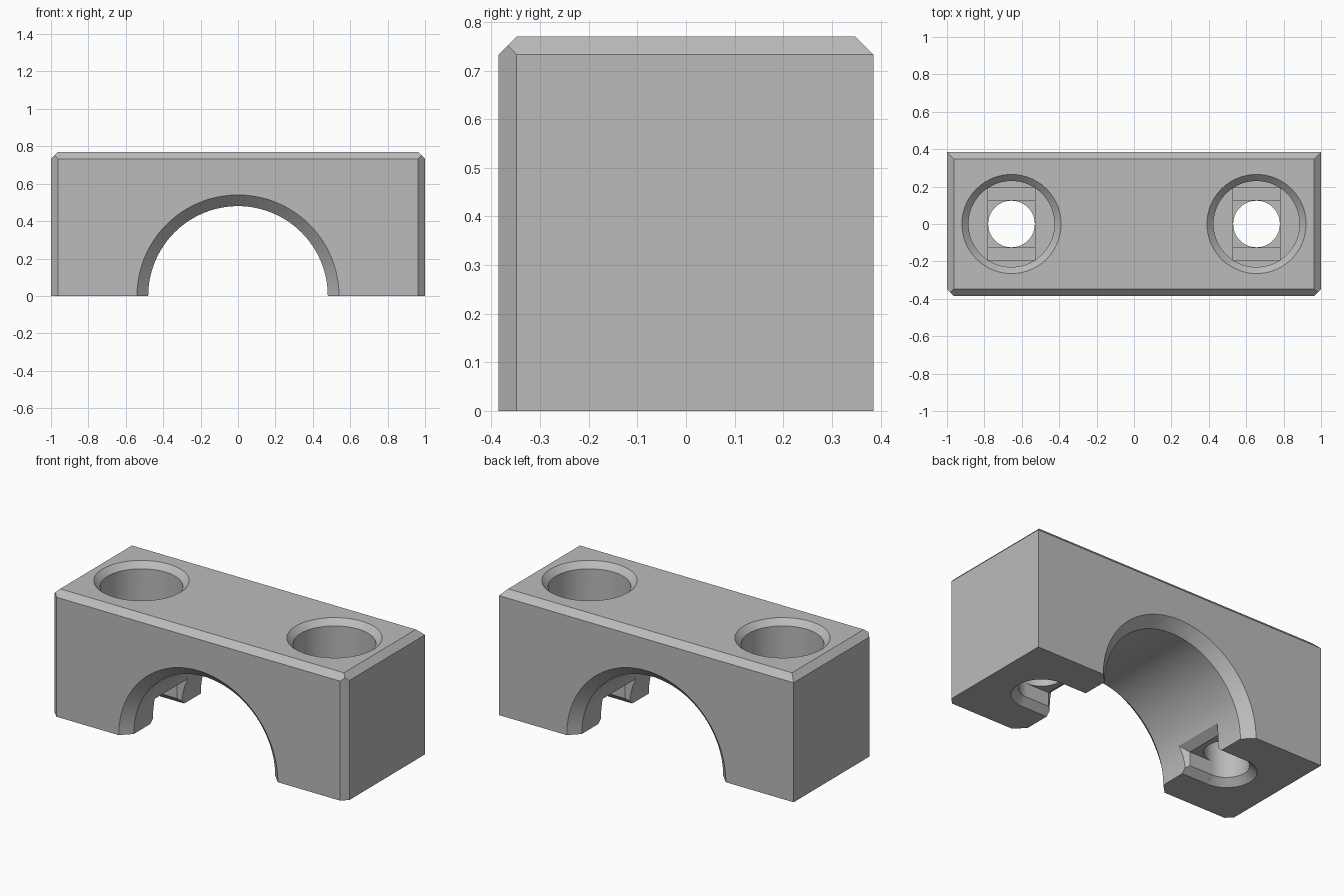
import bpy, bmesh, math
from mathutils import Vector, Matrix

cube = bpy.data.objects.get("Cube")
if cube:
    bpy.data.objects.remove(cube)

HALF_X, HALF_Y, TOP, CH = 1.0, 0.385, 0.77, 0.037
HOLE_X, FLOOR = 0.655, 0.35

grey = bpy.data.materials.new("light_grey")
grey.use_nodes = True
grey.diffuse_color = (0.5, 0.5, 0.5, 1)
grey.node_tree.nodes["Principled BSDF"].inputs["Base Color"].default_value = (0.5, 0.5, 0.5, 1)


def finish(bm, name):
    bmesh.ops.recalc_face_normals(bm, faces=bm.faces)
    mesh = bpy.data.meshes.new(name)
    bm.to_mesh(mesh)
    bm.free()
    mesh.materials.append(grey)
    obj = bpy.data.objects.new(name, mesh)
    bpy.context.collection.objects.link(obj)
    return obj


def lathe(name, rings, matrix, sides=96):
    """Closed turned solid from (radius, height) rings."""
    bm = bmesh.new()
    loops = []
    for r, h in rings:
        angles = [math.tau * i / sides for i in range(sides)]
        loops.append([bm.verts.new((r * math.cos(a), r * math.sin(a), h)) for a in angles])
    for low, high in zip(loops, loops[1:]):
        for i in range(sides):
            j = (i + 1) % sides
            bm.faces.new((low[i], low[j], high[j], high[i]))
    bm.faces.new(loops[0][::-1])
    bm.faces.new(loops[-1])
    bm.transform(matrix)
    return finish(bm, name)


def taper(name, x0, x1, y0, y1, z0, z1, along, x_side=1):
    """Box whose half width goes from y0 to y1 along z, or along x with a sloping roof."""
    bm = bmesh.new()
    if along == "z":
        pts = [(x, s * y, z) for x in (x0, x1) for y, z in ((y0, z0), (y1, z1)) for s in (-1, 1)]
    else:
        pts = [(x, s * y, z) for x, y, top in ((x0, y0, z0), (x1, y1, z1))
               for s in (-1, 1) for z in (-0.05, top)]
    verts = [bm.verts.new((x_side * x, y, z)) for x, y, z in pts]
    bmesh.ops.convex_hull(bm, input=verts)
    bmesh.ops.dissolve_limit(bm, angle_limit=0.01, verts=bm.verts, edges=bm.edges)
    return finish(bm, name)


# Block with chamfered top edges and chamfered front corners
bm = bmesh.new()
bmesh.ops.create_cube(bm, size=1)
bm.transform(Matrix.Translation((0, 0, TOP / 2)) @ Matrix.Diagonal((2 * HALF_X, 2 * HALF_Y, TOP, 1)))
for d in ((1, 0, 1), (-1, 0, 1), (0, 1, 1), (0, -1, 1), (1, -1, 0), (-1, -1, 0)):
    point = Vector((d[0] * HALF_X, d[1] * HALF_Y, d[2] * TOP)) - Vector((0, 0, CH) if d[2] else (0, d[1] * CH, 0))
    bmesh.ops.bisect_plane(bm, geom=bm.verts[:] + bm.edges[:] + bm.faces[:],
                           plane_co=point, plane_no=d, clear_outer=True)
    bmesh.ops.holes_fill(bm, edges=bm.edges[:], sides=0)
block = finish(bm, "clamp_block")

# Arch with flared mouths
cutters = [lathe("arch_cutter", ((0.60, -0.445), (0.48, -0.325), (0.48, 0.325), (0.60, 0.445)),
                 Matrix.Rotation(math.pi / 2, 4, "X"), 128)]

for s in (1, -1):
    place = Matrix.Translation((s * HOLE_X, 0, 0))
    near, far = HOLE_X - 0.125, HOLE_X + 0.125
    cutters += [
        # Bolt head recess, two stepped ledges and the bolt hole
        lathe("recess_cutter", ((0.23, FLOOR), (0.23, TOP - 0.035), (0.295, TOP + 0.03)), place),
        taper("ledge_cutter", near, far, 0.193, 0.193, FLOOR - 0.015, FLOOR + 0.02, "z", s),
        taper("square_cutter", near, far, 0.125, 0.125, FLOOR - 0.03, FLOOR + 0.01, "z", s),
        lathe("hole_cutter", ((0.185, -0.02), (0.1245, 0.04), (0.1245, FLOOR - 0.02)), place),
        # Side slot from the hole to the arch, with flared edges
        taper("slot_cutter", 0.40, HOLE_X, 0.125, 0.125, -0.05, 0.125, "z", s),
        taper("slot_rim_cutter", 0.40, HOLE_X, 0.185, 0.125, -0.02, 0.04, "z", s),
        taper("slot_mouth_cutter", 0.44, 0.50, 0.17, 0.125, 0.17, 0.125, "x", s),
    ]

bpy.context.view_layer.objects.active = block
for cutter in cutters:
    cutter.hide_render = True
    mod = block.modifiers.new("cut", "BOOLEAN")
    mod.operation, mod.solver, mod.object = "DIFFERENCE", "EXACT", cutter
    bpy.ops.object.modifier_apply(modifier=mod.name)
    bpy.data.objects.remove(cutter)

# Smooth the round walls, keep every edge crisp
bpy.ops.object.select_all(action="DESELECT")
block.select_set(True)
bpy.ops.object.shade_smooth_by_angle(angle=math.radians(20))
